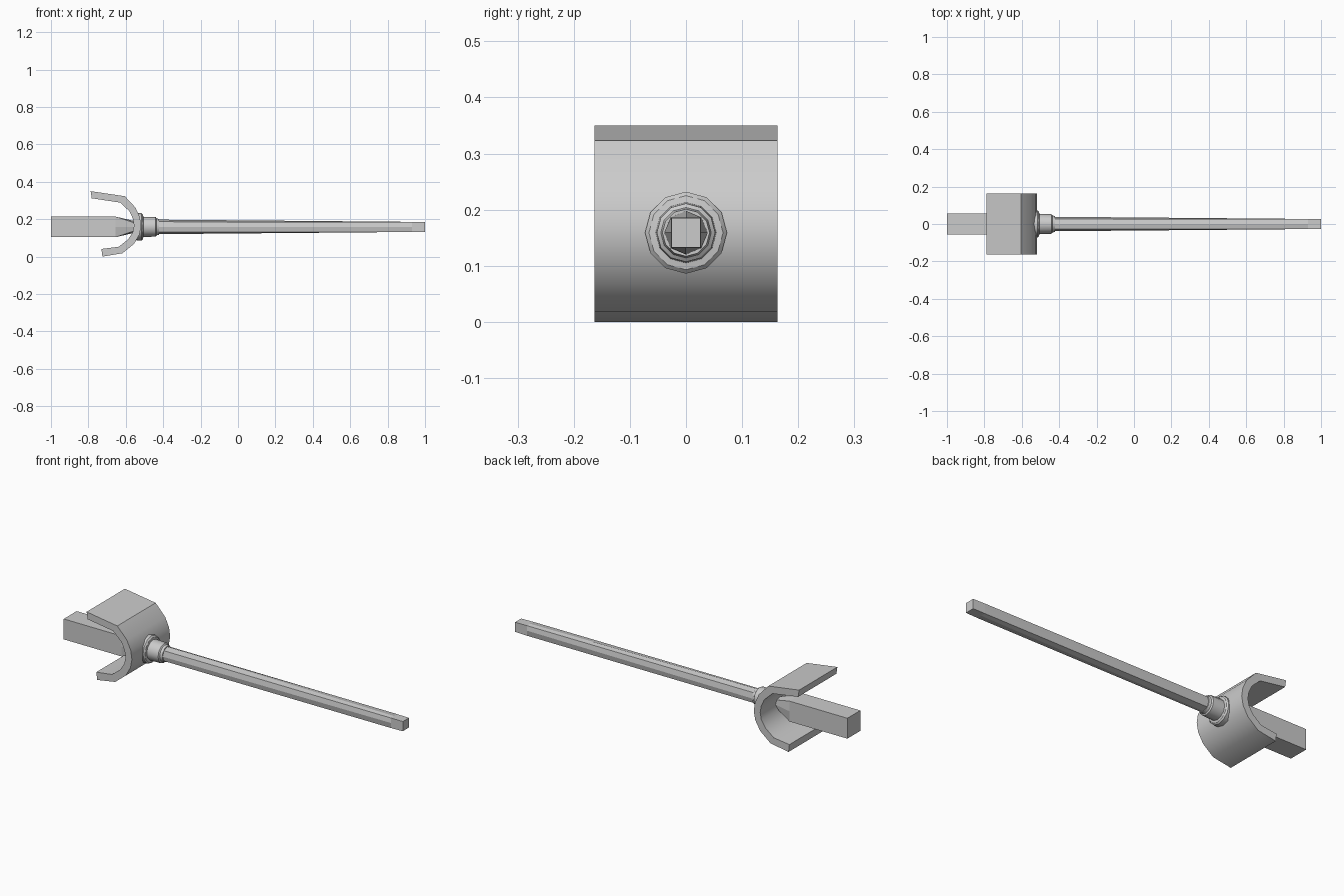
import bpy, bmesh
from math import cos, sin, pi

if "Cube" in bpy.data.objects:
    bpy.data.objects.remove(bpy.data.objects["Cube"])

CZ = 0.159  # height of the long axis


def make(name, verts, faces):
    bm = bmesh.new()
    vs = [bm.verts.new(v) for v in verts]
    for f in faces:
        bm.faces.new([vs[i] for i in f])
    bmesh.ops.recalc_face_normals(bm, faces=bm.faces)
    me = bpy.data.meshes.new(name)
    bm.to_mesh(me)
    bm.free()
    ob = bpy.data.objects.new(name, me)
    bpy.context.collection.objects.link(ob)
    return ob


def loft(name, sections):
    """Join rings of equal point count along x, capped at both ends."""
    n = len(sections[0][1])
    verts = [(x, y, CZ + z) for x, ring in sections for y, z in ring]
    faces = [(k * n + i, k * n + (i + 1) % n, (k + 1) * n + (i + 1) % n, (k + 1) * n + i)
             for k in range(len(sections) - 1) for i in range(n)]
    last = (len(sections) - 1) * n
    faces += [tuple(range(n)), tuple(range(last, last + n))]
    return make(name, verts, faces)


def circle(r, n):
    return [(r * sin(2 * pi * i / n), r * cos(2 * pi * i / n)) for i in range(n)]


def square(h):
    return [(0, h), (h, h), (h, 0), (h, -h), (0, -h), (-h, -h), (-h, 0), (-h, h)]


# Square handle narrowing to an eight-sided neck that enters the collar
loft("handle", [(-1, square(0.055)), (-0.655, square(0.055)),
                (-0.56, circle(0.033, 8)), (-0.50, circle(0.033, 8))])

# Long shaft: eight-sided at the collar, square at the tip
loft("shaft", [(-0.46, circle(0.039, 8)), (0.93, square(0.027)), (1.0, square(0.026))])

# Stepped twelve-sided collar
collar = loft("collar", [(x, circle(r, 12)) for x, r in [
    (-0.55, 0.062), (-0.54, 0.073), (-0.515, 0.073), (-0.508, 0.066),
    (-0.506, 0.054), (-0.44, 0.052), (-0.435, 0.045), (-0.422, 0.042)]])

# Curved guard: open C profile swept across the width
outer = [(-0.788, 0.35), (-0.605, 0.323), (-0.548, 0.262), (-0.525, 0.212), (-0.518, 0.165),
         (-0.527, 0.118), (-0.556, 0.068), (-0.618, 0.018), (-0.728, 0.0)]
inner = [(-0.782, 0.312), (-0.63, 0.289), (-0.58, 0.242), (-0.562, 0.203), (-0.556, 0.167),
         (-0.563, 0.13), (-0.588, 0.092), (-0.637, 0.053), (-0.722, 0.039)]
inner[-1], outer[-1] = (-0.73, 0.041), (-0.725, 0.002)
outer[-1] = (-0.725, 0.0)
m = len(outer)
W = 0.163
verts = [(x, y, z) for y in (-W, W) for x, z in outer + inner]
faces = []
for i in range(m - 1):
    o, p, s = i, m + i, 2 * m
    faces += [(o, o + 1, p + 1, p), (s + o, s + o + 1, s + p + 1, s + p),
              (o, o + 1, s + o + 1, s + o), (p, p + 1, s + p + 1, s + p)]
for i in (0, m - 1):
    faces.append((i, m + i, 3 * m + i, 2 * m + i))
guard = make("guard", verts, faces)

# Soft shading on the curved guard and collar
for ob in (guard, collar):
    bpy.ops.object.select_all(action='DESELECT')
    ob.select_set(True)
    bpy.context.view_layer.objects.active = ob
    bpy.ops.object.shade_smooth_by_angle(angle=0.6)
